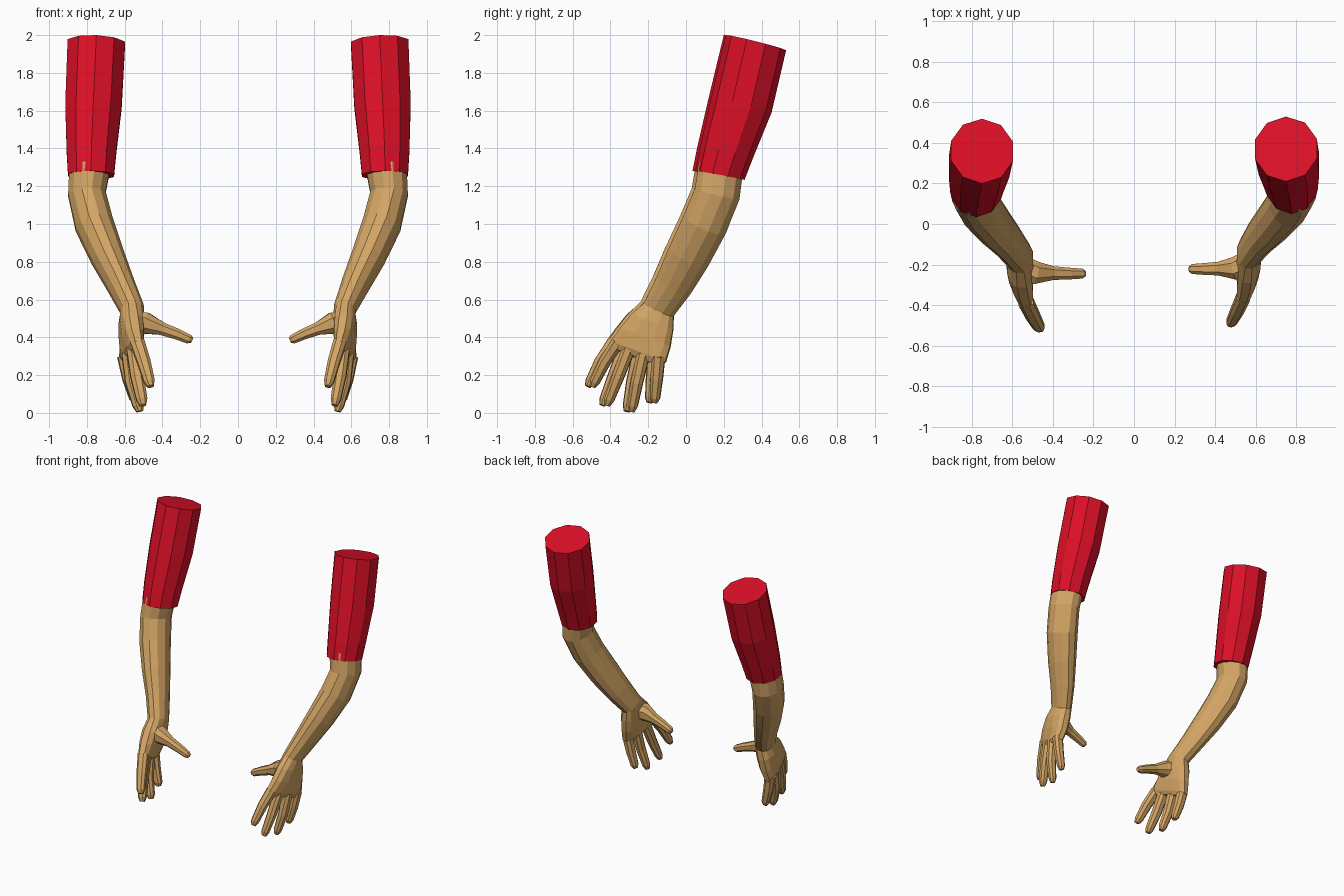
import bpy
import bmesh
from math import cos, sin, tau, copysign
from mathutils import Vector

cube = bpy.data.objects.get("Cube")
if cube:
    bpy.data.objects.remove(cube, do_unlink=True)


def material(name, rgb):
    mat = bpy.data.materials.new(name)
    mat.use_nodes = True
    mat.diffuse_color = (*rgb, 1)
    mat.node_tree.nodes["Principled BSDF"].inputs["Base Color"].default_value = (*rgb, 1)
    return mat


RED = material("sleeve red", (0.72, 0.005, 0.02))
SKIN = material("skin tan", (0.66, 0.38, 0.13))


def place(p, side):
    """Left arm as given; right arm mirrored and held slightly further forward."""
    if side > 0:
        return p
    x, y, z = -p.x, p.y - 0.01 - 0.008 * (2 - p.z), p.z
    if z < 0.6:
        x = -0.6 + (x + 0.6) * 1.1
    return Vector((x, y, z))


def power(value, exponent):
    return copysign(abs(value) ** exponent, value)


def loft(name, rings, sides, mat, side):
    """Skin a closed body over rings of (centre, half-width vector, half-thickness, squareness)."""
    bm = bmesh.new()
    centres = [Vector(r[0]) for r in rings]
    loops = []
    for i, (_, half, thick, square) in enumerate(rings):
        c, v = centres[i], Vector(half)
        along = centres[min(i + 1, len(rings) - 1)] - centres[max(i - 1, 0)]
        u = v.cross(along).normalized() * thick
        loop = []
        for k in range(sides):
            a = tau * (k + 0.5) / sides
            p = c + u * power(cos(a), square) + v * power(sin(a), square)
            loop.append(bm.verts.new(place(p, side)))
        loops.append(loop)
    for a, b in zip(loops, loops[1:]):
        for k in range(sides):
            n = (k + 1) % sides
            bm.faces.new((a[k], a[n], b[n], b[k]))
    bm.faces.new(loops[0])
    bm.faces.new(loops[-1])
    bmesh.ops.recalc_face_normals(bm, faces=bm.faces)
    mesh = bpy.data.meshes.new(name)
    bm.to_mesh(mesh)
    bm.free()
    mesh.materials.append(mat)
    obj = bpy.data.objects.new(name, mesh)
    bpy.context.collection.objects.link(obj)


def digit(name, path, radii, across, side):
    """Tapered finger with a blunt tip, its width following the given direction."""
    pts = [Vector(p) for p in path]
    pts.insert(-1, pts[-2].lerp(pts[-1], 0.8))
    rings = []
    for i, (p, r) in enumerate(zip(pts, radii)):
        t = (pts[min(i + 1, len(pts) - 1)] - pts[max(i - 1, 0)]).normalized()
        v = Vector(across)
        v = (v - t * v.dot(t)).normalized() * r
        rings.append((p, v, r, 0.85))
    loft(name, rings, 8, SKIN, side)


SLEEVE = [
    ((0.75, 0.37, 1.96), (0, 0.16, -0.04), 0.16, 1),
    ((0.765, 0.293, 1.63), (0, 0.16, -0.04), 0.157, 1),
    ((0.776, 0.215, 1.38), (0, 0.14, -0.03), 0.138, 1),
    ((0.778, 0.18, 1.258), (0, 0.13, -0.024), 0.128, 1),
]
# Elbow, forearm, wrist and palm in one body
ARM = [
    ((0.785, 0.185, 1.30), (0, 0.12, -0.03), 0.112, 1),
    ((0.80, 0.165, 1.16), (0, 0.122, -0.03), 0.103, 1),
    ((0.762, 0.10, 1.00), (0, 0.115, -0.05), 0.105, 1),
    ((0.692, 0.015, 0.83), (0, 0.108, -0.05), 0.092, 1),
    ((0.622, -0.063, 0.68), (0, 0.094, -0.045), 0.076, 1),
    ((0.565, -0.143, 0.55), (0, 0.08, -0.037), 0.06, 0.9),
    ((0.567, -0.18, 0.48), (0.01, 0.115, -0.04), 0.062, 0.8),
    ((0.567, -0.215, 0.40), (0.02, 0.135, -0.05), 0.056, 0.75),
    ((0.567, -0.252, 0.325), (0.035, 0.148, -0.055), 0.042, 0.7),
    ((0.565, -0.262, 0.298), (0.033, 0.135, -0.05), 0.026, 0.7),
]
FINGERS = {
    "index": [(0.54, -0.36, 0.375), (0.508, -0.43, 0.27), (0.475, -0.495, 0.14)],
    "middle": [(0.558, -0.30, 0.345), (0.54, -0.36, 0.19), (0.512, -0.418, 0.04)],
    "ring": [(0.58, -0.225, 0.315), (0.565, -0.26, 0.16), (0.527, -0.287, 0.008)],
    "little": [(0.60, -0.145, 0.30), (0.578, -0.155, 0.18), (0.545, -0.166, 0.055)],
}
THUMB = [(0.56, -0.19, 0.485), (0.50, -0.22, 0.475), (0.42, -0.22, 0.445),
         (0.35, -0.222, 0.418), (0.275, -0.222, 0.383)]

for label, side in (("left", 1), ("right", -1)):
    loft(label + "_sleeve", SLEEVE, 10, RED, side)
    loft(label + "_forearm_and_palm", ARM, 12, SKIN, side)
    for finger, path in FINGERS.items():
        digit(f"{label}_{finger}_finger", path, (0.037, 0.034, 0.028, 0.017), (0.1, 0.95, -0.3), side)
    digit(label + "_thumb", THUMB, (0.06, 0.06, 0.036, 0.031, 0.026, 0.015), (0, 1, 0), side)
